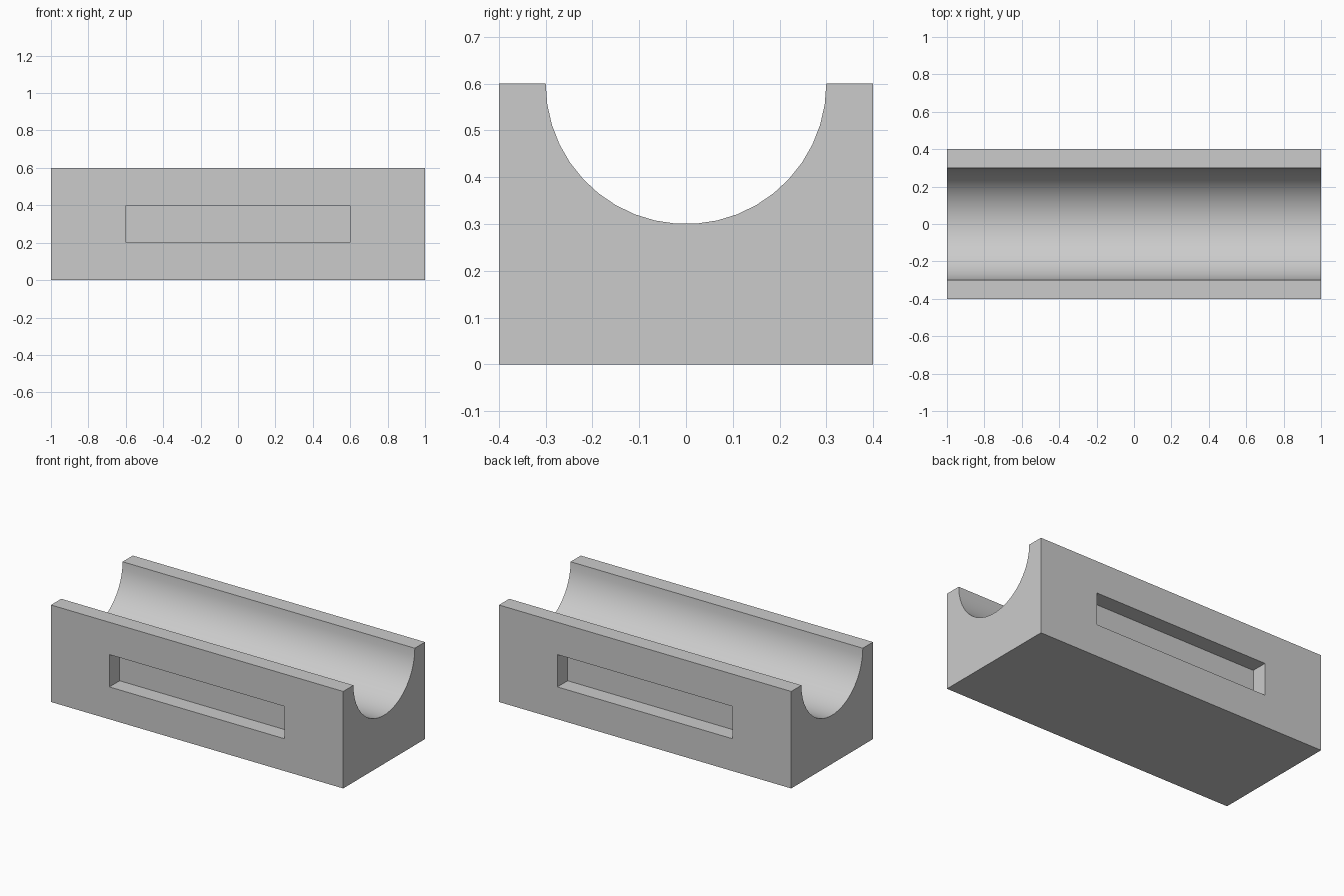
import bpy
import bmesh
from math import cos, sin, pi, radians

HALF_LENGTH, HALF_WIDTH, HEIGHT = 1.0, 0.4, 0.6
RADIUS, SEGMENTS = 0.3, 21
SLOT_DEPTH = 0.1

default = bpy.data.objects.get("Cube")
if default:
    bpy.data.objects.remove(default, do_unlink=True)

grey = bpy.data.materials.new("light_grey")
grey.use_nodes = True
colour = (0.6, 0.6, 0.6, 1)
grey.diffuse_color = colour
grey.node_tree.nodes["Principled BSDF"].inputs["Base Color"].default_value = colour

# Cradle block: end profile with a half-round channel, extruded along x
profile = [(-HALF_WIDTH, HEIGHT), (-HALF_WIDTH, 0), (HALF_WIDTH, 0), (HALF_WIDTH, HEIGHT)]
for i in range(SEGMENTS + 1):
    a = pi * i / SEGMENTS
    profile.append((RADIUS * cos(a), HEIGHT - RADIUS * sin(a)))

bm = bmesh.new()
end = bm.faces.new([bm.verts.new((-HALF_LENGTH, y, z)) for y, z in profile])
extruded = bmesh.ops.extrude_face_region(bm, geom=[end], use_keep_orig=True)
moved = [v for v in extruded["geom"] if isinstance(v, bmesh.types.BMVert)]
bmesh.ops.translate(bm, verts=moved, vec=(2 * HALF_LENGTH, 0, 0))
bmesh.ops.recalc_face_normals(bm, faces=bm.faces)
mesh = bpy.data.meshes.new("cradle_block")
bm.to_mesh(mesh)
bm.free()
mesh.materials.append(grey)
block = bpy.data.objects.new("cradle_block", mesh)
bpy.context.collection.objects.link(block)

# Grip slots: a rectangular recess in the front and back
for side in (-1, 1):
    bpy.ops.mesh.primitive_cube_add(size=1, location=(0, side * HALF_WIDTH, 0.3))
    cutter = bpy.context.object
    cutter.name = "slot_cutter"
    cutter.scale = (1.2, 2 * SLOT_DEPTH, 0.2)
    cutter.hide_render = True
    cutter.data.materials.append(grey)
    cut = block.modifiers.new("grip_slot", 'BOOLEAN')
    cut.operation = 'DIFFERENCE'
    cut.solver = 'EXACT'
    cut.object = cutter
    bpy.ops.object.select_all(action='DESELECT')
    block.select_set(True)
    bpy.context.view_layer.objects.active = block
    bpy.ops.object.modifier_apply(modifier=cut.name)
    bpy.data.objects.remove(cutter, do_unlink=True)

# Smooth channel, sharp edges elsewhere
bpy.ops.object.shade_smooth_by_angle(angle=radians(30))
